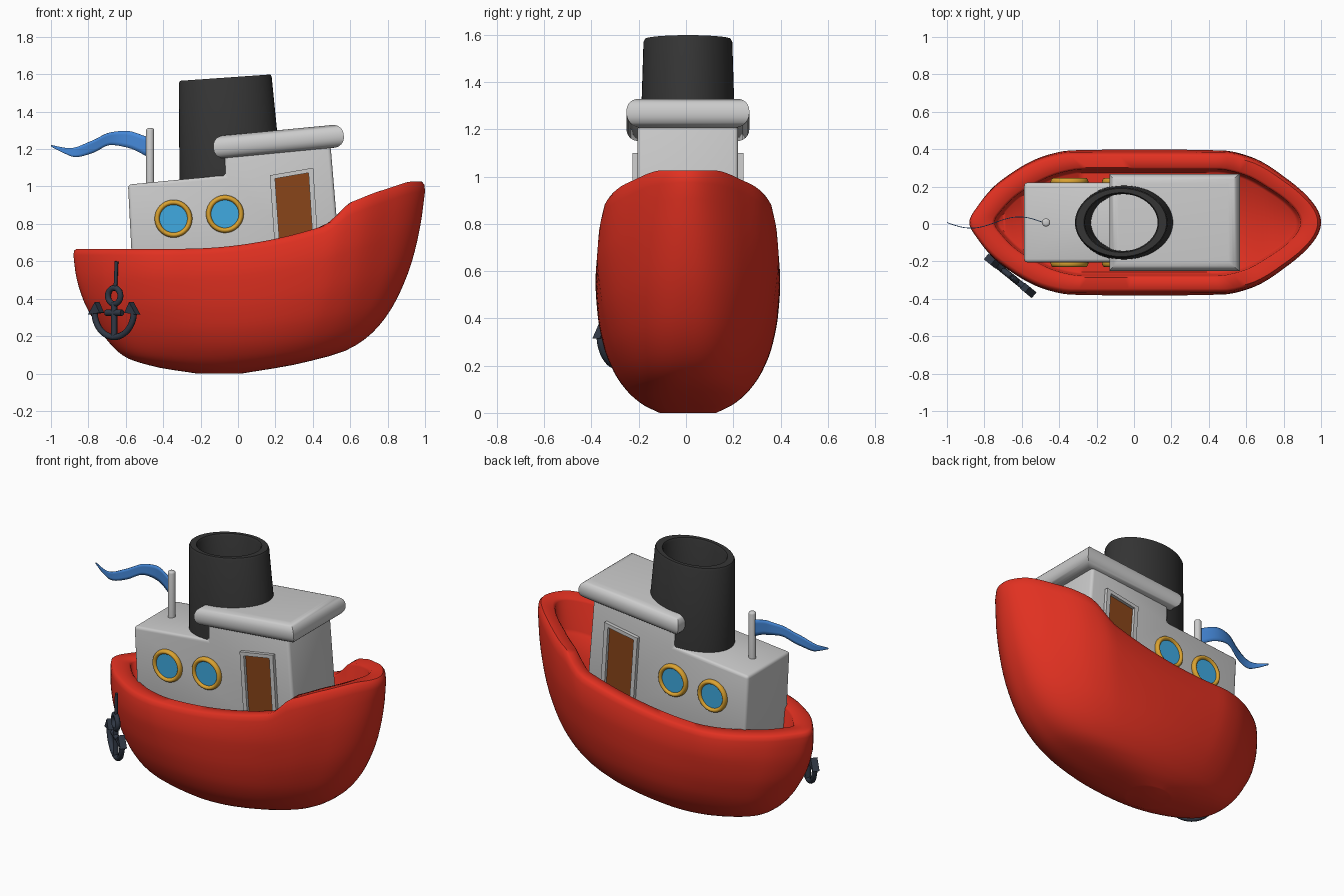
import bpy, bmesh, math
from mathutils import Matrix

if "Cube" in bpy.data.objects:
    bpy.data.objects.remove(bpy.data.objects["Cube"])

CY = 0.008          # centre line of the boat
MATS = {}
COL = {"red": (.75, .03, .015), "dark": (.035, .035, .035), "blue": (.06, .25, .7),
       "glass": (.05, .4, .75), "gold": (.7, .36, .03), "brown": (.25, .06, .01),
       "iron": (.03, .04, .06)}


def paint(ob, color):
    if color:
        if color not in MATS:
            MATS[color] = bpy.data.materials.new(color)
            MATS[color].diffuse_color = (*COL[color], 1)
        ob.data.materials.append(MATS[color])


def finish(name, bm, color=None, angle=35, mat=None):
    bmesh.ops.recalc_face_normals(bm, faces=bm.faces)
    me = bpy.data.meshes.new(name)
    bm.to_mesh(me)
    bm.free()
    me.shade_smooth()
    me.set_sharp_from_angle(angle=math.radians(angle))
    ob = bpy.data.objects.new(name, me)
    bpy.context.collection.objects.link(ob)
    if mat:
        ob.matrix_world = mat
    paint(ob, color)
    return ob


def spline(pts, x):
    """Monotone cubic through (x, y) points."""
    d = [(b[1] - a[1]) / (b[0] - a[0]) for a, b in zip(pts, pts[1:])]
    m = [d[0]] + [2 * p * q / (p + q) if p * q > 0 else 0 for p, q in zip(d, d[1:])] + [d[-1]]
    x = min(max(x, pts[0][0]), pts[-1][0])
    i = max(k for k in range(len(d)) if pts[k][0] <= x)
    h = pts[i + 1][0] - pts[i][0]
    t = (x - pts[i][0]) / h
    return (pts[i][1] + h * m[i] * t * (1 - t) ** 2 - h * m[i + 1] * t * t * (1 - t)
            + (pts[i + 1][1] - pts[i][1]) * t * t * (3 - 2 * t))


def bridge(bm, a, b):
    n = len(a)
    for k in range(n):
        bm.faces.new((a[k], a[(k + 1) % n], b[(k + 1) % n], b[k]))


def prism(bm, pts, y0, y1):
    """Extrude an (x, z) outline along y."""
    f = bm.faces.new([bm.verts.new((x, y0, z)) for x, z in pts])
    r = bmesh.ops.extrude_face_region(bm, geom=[f])
    bmesh.ops.translate(bm, verts=[v for v in r["geom"] if isinstance(v, bmesh.types.BMVert)],
                        vec=(0, y1 - y0, 0))


# Hull: plan outline scaled down along the stem and stern curves, rounder towards the keel
PLAN = [(0, 0), (14.5, .07), (34, .22), (57, .37), (65, .39), (117, .39),
        (127, .36), (145, .232), (164, .1), (180, 0)]
STERN = [(0, -.22), (.05, -.43), (.13, -.6), (.25, -.69), (.4, -.76), (.6, -.83), (.8, -.868), (.95, -.88)]
BOW = [(0, .02), (.05, .32), (.13, .6), (.25, .755), (.4, .855), (.6, .935), (.8, .98), (.95, 1)]
WIDE = [(0, .12), (.05, .19), (.13, .255), (.25, .313), (.4, .355), (.6, .382), (.8, .391), (.95, .376)]
RAISE = [(.48, 0), (.54, .04), (.6, .075), (.7, .075), (.8, .064), (.9, .048), (1, 0)]
M = 64


def sheer(x):
    return .667 + .36 * max(0, (x + .3) / 1.3) ** 2


def ring(bm, h, xs, xb, hw, drop=0, deck=False):
    out = []
    for k in range(2 * M):
        side = 1 if k <= M else -1
        th = 180 * (k if k <= M else 2 * M - k) / M
        s = -math.cos(math.radians(th))
        x = (xs + xb) / 2 + (xb - xs) / 2 * s
        X = x if h > .94 else .06 + .94 * s
        z = h * sheer(X) + (0 if deck else h ** 8 * spline(RAISE, X)) - drop
        w = min(1, max(0, 1.25 * (.95 - h)))
        y = (1 - w) * spline(PLAN, th) / .39 + w * abs(math.sin(math.radians(th))) ** .8
        out.append(bm.verts.new((x, CY + side * (0 if k % M == 0 else y) * hw, z)))
    return out


def cap(bm, r):
    n = len(r)
    for k in range(M):
        bm.faces.new(list(dict.fromkeys((r[k], r[k + 1], r[(n - k - 1) % n], r[(n - k) % n]))))


bm = bmesh.new()
rings = []
for i in range(25):
    h = .95 * (i / 24) ** 1.7
    rings.append(ring(bm, h, spline(STERN, h), spline(BOW, h), spline(WIDE, h)))
rings += [ring(bm, .985, -.876, .996, .368), ring(bm, 1, -.862, .982, .354),
          ring(bm, 1, -.76, .905, .295), ring(bm, 1, -.745, .89, .285, .012),
          ring(bm, 1, -.735, .88, .277, .13, True), ring(bm, 1, -.72, .865, .265, .145, True)]
for a, b in zip(rings, rings[1:]):
    bridge(bm, a, b)
cap(bm, rings[0])
cap(bm, rings[-1])
finish("hull", bm, "red", 50)

# Cabin with low rear part and tall wheelhouse
bm = bmesh.new()
prism(bm, [(-.562, .5), (-.588, 1.01), (-.07, 1.06), (-.07, 1.2), (.495, 1.22), (.555, .5)],
      CY - .213, CY + .213)
bmesh.ops.bevel(bm, geom=bm.edges[:], offset=.018, segments=3, affect='EDGES', profile=.5)
finish("cabin", bm)

# Roof: tilted slab with rolled edges
bm = bmesh.new()
bmesh.ops.create_cube(bm, size=1, matrix=Matrix.Diagonal((.70, .52, .122, 1)))
flat = [e for e in bm.edges if abs(e.verts[0].co.z - e.verts[1].co.z) < .01]
bmesh.ops.bevel(bm, geom=flat, offset=.055, segments=6, affect='EDGES', profile=.5)
finish("roof", bm, mat=Matrix.Translation((.217, CY, 1.24)) @ Matrix.Rotation(math.radians(-5.5), 4, 'Y'))

# Funnel: open oval tube (centre x, rx, ry, z, slope)
bm = bmesh.new()
rings = []
for cx, rx, ry, z, sl in [(-.04, .273, .205, 1.03, .09), (-.068, .248, .188, 1.57, .07),
                          (-.068, .242, .182, 1.582, .07), (-.068, .2, .16, 1.582, .07),
                          (-.068, .194, .154, 1.57, .07), (-.05, .178, .15, 1.03, .09)]:
    rings.append([bm.verts.new((cx + rx * math.cos(a), CY + ry * math.sin(a), z + sl * rx * math.cos(a)))
                  for a in [math.tau * k / 48 for k in range(48)]])
for a, b in zip(rings, rings[1:] + rings[:1]):
    bridge(bm, a, b)
finish("funnel", bm, "dark", 50)

# Mast
bm = bmesh.new()
bmesh.ops.create_cone(bm, cap_ends=True, segments=20, radius1=.022, radius2=.022, depth=.33)
bmesh.ops.bevel(bm, geom=[e for e in bm.edges if min(v.co.z for v in e.verts) > .1],
                offset=.012, segments=3, affect='EDGES', profile=.5)
finish("mast", bm, mat=Matrix.Translation((-.47, CY, 1.147)))

# Waving pennant
TOP = [(-1, 1.222), (-.9, 1.205), (-.78, 1.245), (-.68, 1.29), (-.6, 1.298), (-.485, 1.265)]
LOW = [(-1, 1.214), (-.93, 1.178), (-.87, 1.157), (-.78, 1.178), (-.68, 1.222), (-.58, 1.205), (-.485, 1.16)]
bm = bmesh.new()
cols = []
for i in range(33):
    x = -1 + .515 * i / 32
    y = CY + .03 * math.sin((x + .485) / -.515 * math.tau)
    a, b = spline(LOW, x), spline(TOP, x)
    cols.append([bm.verts.new((x, y, a + (b - a) * j / 4)) for j in range(5)])
for a, b in zip(cols, cols[1:]):
    for j in range(4):
        bm.faces.new((a[j], b[j], b[j + 1], a[j + 1]))
flag = finish("pennant", bm, "blue", 60)
mod = flag.modifiers.new("thickness", 'SOLIDIFY')
mod.thickness, mod.offset = .004, 0

# Portholes and doors on both sides
for side, label in ((-1, "front"), (1, "back")):
    for n, (px, pz) in enumerate([(-.345, .828), (-.07, .853)], 1):
        bm = bmesh.new()
        rings = []
        for k in range(40):
            a = math.tau * k / 40
            rings.append([bm.verts.new(((.087 + .014 * math.cos(b)) * math.cos(a), .02 * math.sin(b),
                                        (.087 + .014 * math.cos(b)) * math.sin(a)))
                          for b in [math.tau * j / 12 for j in range(12)]])
        for a, b in zip(rings, rings[1:] + rings[:1]):
            bridge(bm, a, b)
        place = Matrix.Translation((px, CY + side * .218, pz))
        finish(f"porthole_rim_{label}_{n}", bm, "gold", 60, place)
        bm = bmesh.new()
        bmesh.ops.create_cone(bm, cap_ends=True, segments=40, radius1=.082, radius2=.082, depth=.014,
                              matrix=Matrix.Rotation(math.pi / 2, 4, 'X'))
        finish(f"porthole_glass_{label}_{n}", bm, "glass", 35, place)
    bm = bmesh.new()
    prism(bm, [(.205, .56), (.17, 1.06), (.402, 1.10), (.437, .56), (.41, .56), (.377, 1.073),
               (.198, 1.042), (.232, .56)], CY + side * .20, CY + side * .235)
    finish(f"door_frame_{label}", bm)
    bm = bmesh.new()
    prism(bm, [(.225, .56), (.19, 1.045), (.385, 1.08), (.42, .56)], CY + side * .20, CY + side * .216)
    finish(f"door_{label}", bm, "brown")

# Anchor hanging off the rear quarter, built flat then turned along the hull
ANCHOR = Matrix.Translation((-.662, -.277, 0)) @ Matrix.Rotation(math.radians(-39), 4, 'Z')


def rod(name, pts, r, cyclic=False):
    cu = bpy.data.curves.new(name, 'CURVE')
    cu.dimensions, cu.bevel_depth, cu.bevel_resolution, cu.use_fill_caps = '3D', r, 2, True
    sp = cu.splines.new('POLY')
    sp.points.add(len(pts) - 1)
    for p, (u, z) in zip(sp.points, pts):
        p.co = (u, 0, z, 1)
    sp.use_cyclic_u = cyclic
    ob = bpy.data.objects.new(name, cu)
    bpy.context.collection.objects.link(ob)
    ob.matrix_world = ANCHOR
    paint(ob, "iron")


def arc(cz, r, a0, a1, n):
    return [(r * math.cos(a), cz + r * math.sin(a))
            for a in [math.radians(a0 + (a1 - a0) * k / n) for k in range(n + 1)]]


rod("anchor_shank", [(0, .19), (0, .38)], .017)
rod("anchor_cable", [(.008, .45), (.016, .60)], .010)
rod("anchor_eye", arc(.415, .043, 0, 345, 23), .016, True)
rod("anchor_stock", [(-.055, .325), (.055, .325)], .017)
rod("anchor_arms", arc(.33, .135, 180, 360, 24), .017)
bm = bmesh.new()
for s in (-1, 1):
    prism(bm, [(s * .165, .315), (s * .118, .382), (s * .085, .325)], -.02, .02)
finish("anchor_flukes", bm, "iron", mat=ANCHOR)

for m in bpy.data.materials:
    if m.users and not m.is_grease_pencil:
        m.use_nodes = True
        m.node_tree.nodes["Principled BSDF"].inputs["Base Color"].default_value = m.diffuse_color
